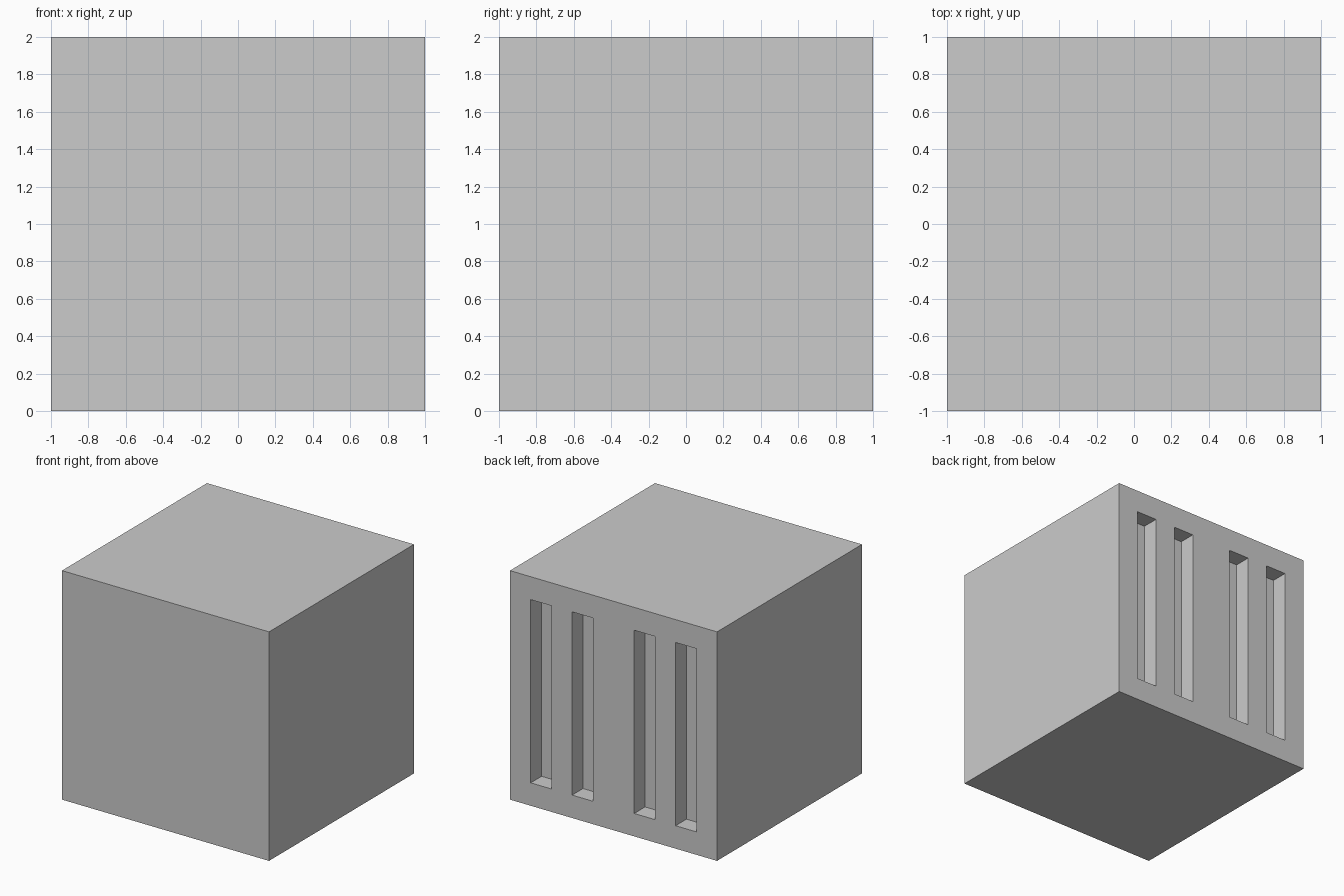
import bpy

if "Cube" in bpy.data.objects:
    bpy.data.objects.remove(bpy.data.objects["Cube"])

SIZE = 2.0
SLOT_CENTRES = (-0.7, -0.3, 0.3, 0.7)
SLOT_WIDTH, SLOT_HEIGHT, SLOT_DEPTH = 0.2, 1.6, 0.15


def box(name, centre, size):
    bpy.ops.mesh.primitive_cube_add(size=1, location=centre)
    obj = bpy.context.object
    obj.name = name
    obj.scale = size
    bpy.ops.object.transform_apply(location=True, rotation=False, scale=True)
    return obj


# Solid cube body
body = box("slotted_block", (0, 0, SIZE / 2), (SIZE, SIZE, SIZE))

# Four vertical slots recessed into the back face
for x in SLOT_CENTRES:
    cutter = box("slot_cutter", (x, SIZE / 2, SIZE / 2),
                 (SLOT_WIDTH, 2 * SLOT_DEPTH, SLOT_HEIGHT))
    cutter.hide_render = True
    cut = body.modifiers.new("slot", 'BOOLEAN')
    cut.operation = 'DIFFERENCE'
    cut.solver = 'EXACT'
    cut.object = cutter
    bpy.context.view_layer.objects.active = body
    bpy.ops.object.modifier_apply(modifier=cut.name)
    bpy.data.objects.remove(cutter, do_unlink=True)
